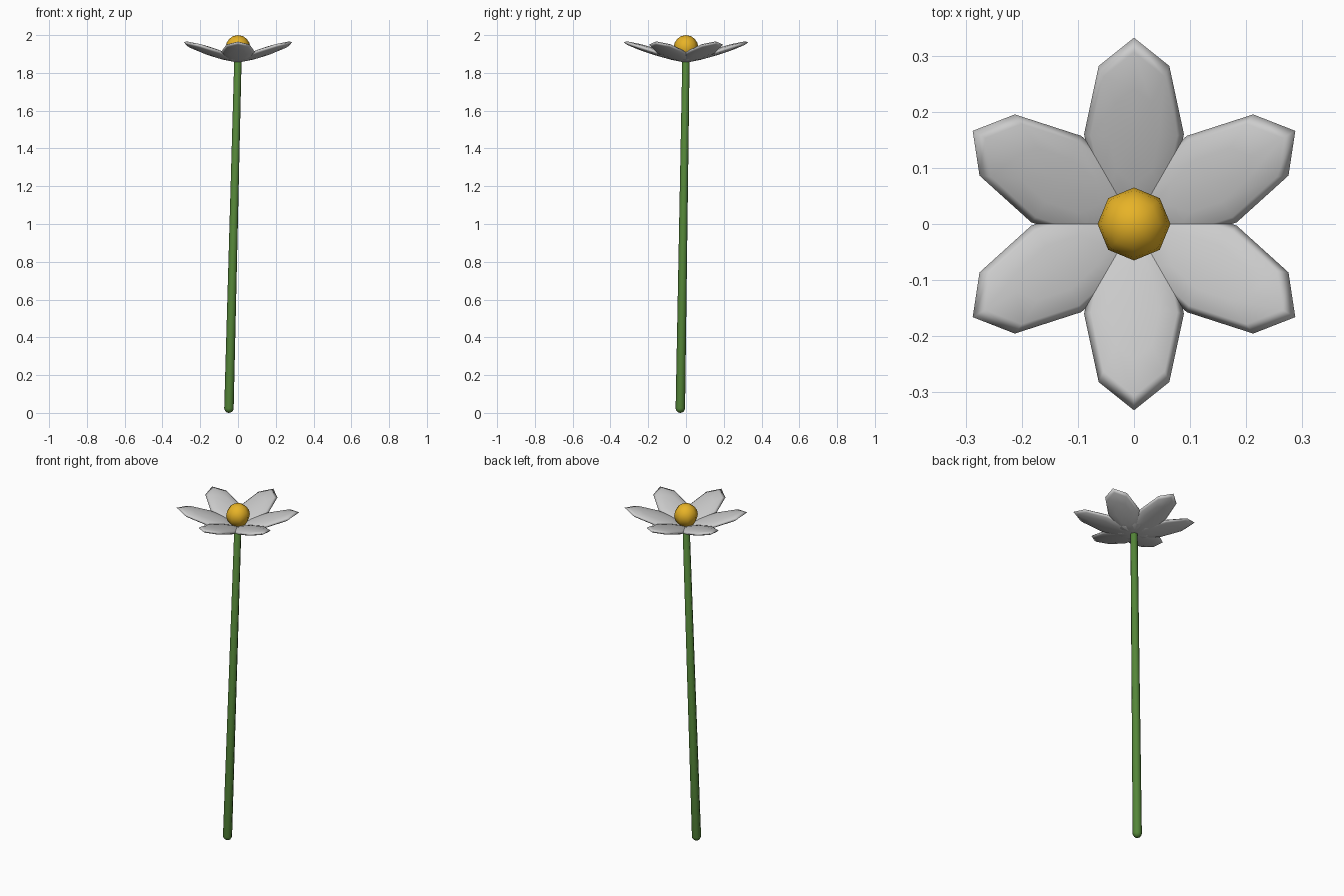
import bpy, bmesh, math
from mathutils import Matrix, Vector

if "Cube" in bpy.data.objects:
    bpy.data.objects.remove(bpy.data.objects["Cube"])


def paint(name, rgb):
    m = bpy.data.materials.new(name)
    m.diffuse_color = (*rgb, 1)
    m.use_nodes = True
    m.node_tree.nodes["Principled BSDF"].inputs["Base Color"].default_value = m.diffuse_color
    return m


def finish(bm, name, mat=None):
    me = bpy.data.meshes.new(name)
    bmesh.ops.recalc_face_normals(bm, faces=bm.faces)
    for f in bm.faces:
        f.smooth = True
    bm.to_mesh(me)
    bm.free()
    ob = bpy.data.objects.new(name, me)
    bpy.context.collection.objects.link(ob)
    if mat:
        me.materials.append(mat)
    return ob


def ellipsoid(name, matrix, rings, mat=None):
    bm = bmesh.new()
    bmesh.ops.create_uvsphere(bm, u_segments=8, v_segments=rings, radius=1, matrix=matrix)
    return finish(bm, name, mat)


green = paint("stem_green", (0.09, 0.24, 0.04))
yellow = paint("centre_yellow", (0.8, 0.45, 0.02))

# stem: leaning, tapered rod with round ends
foot, top = Vector((-0.048, -0.03, 0.025)), Vector((0, 0, 1.88))
bm = bmesh.new()
bmesh.ops.create_uvsphere(bm, u_segments=8, v_segments=8, radius=1)
for v in bm.verts:
    if v.co.z > 0.01:
        # the first upper ring is widened to the full top radius
        v.co = v.co * 0.021 + top
    else:
        v.co = v.co * 0.025 + foot
finish(bm, "stem", green)

# flower centre
ellipsoid("flower_centre",
          Matrix.Translation((0, 0, 1.935)) @ Matrix.Scale(0.065, 4), 8, yellow)

# six flattened petals, tilted upwards
for i in range(6):
    m = (Matrix.Rotation(math.radians(30 + 60 * i), 4, 'Z')
         @ Matrix.Translation((0.16, 0, 1.911))
         @ Matrix.Rotation(-0.3, 4, 'Y')
         @ Matrix.Diagonal((0.18, 0.089, 0.018, 1)))
    ellipsoid(f"petal_{i + 1}", m, 6)
